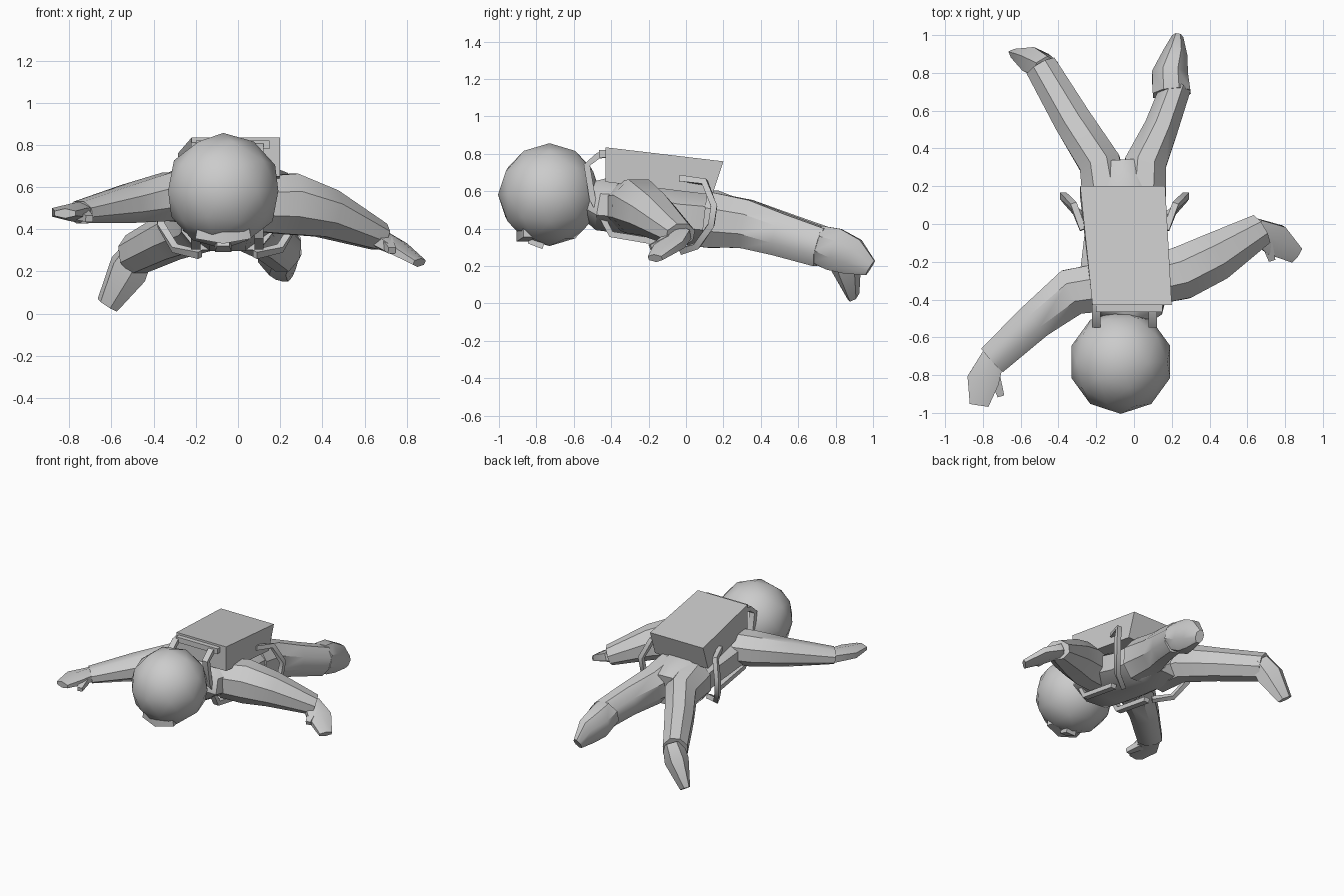
import bpy, bmesh, math
from mathutils import Vector

if "Cube" in bpy.data.objects:
    bpy.data.objects.remove(bpy.data.objects["Cube"])


def finish(name, bm, angle=38):
    bmesh.ops.recalc_face_normals(bm, faces=bm.faces)
    mesh = bpy.data.meshes.new(name)
    bm.to_mesh(mesh)
    bm.free()
    ob = bpy.data.objects.new(name, mesh)
    bpy.context.collection.objects.link(ob)
    bpy.ops.object.select_all(action='DESELECT')
    ob.select_set(True)
    bpy.context.view_layer.objects.active = ob
    bpy.ops.object.shade_smooth_by_angle(angle=math.radians(angle))
    return ob


def loft(name, rings, sides=8, ref=(0, 0, 1)):
    """Tube through rings of (x, y, z, half width, half height)."""
    bm = bmesh.new()
    pts = [Vector(r[:3]) for r in rings]
    loops = []
    for i, r in enumerate(rings):
        d = (pts[min(i + 1, len(pts) - 1)] - pts[max(i - 1, 0)]).normalized()
        side = d.cross(Vector(ref)).normalized()
        up = side.cross(d)
        loop = []
        for k in range(sides):
            a = 2 * math.pi * (k + 0.5) / sides
            f = 1 / math.cos(math.pi / sides)
            loop.append(bm.verts.new(pts[i] + side * r[3] * f * math.cos(a)
                                     + up * r[4] * f * math.sin(a)))
        loops.append(loop)
    for a, b in zip(loops, loops[1:]):
        for k in range(sides):
            n = (k + 1) % sides
            bm.faces.new((a[k], a[n], b[n], b[k]))
    bm.faces.new(loops[0])
    bm.faces.new(loops[-1])
    return finish(name, bm)


# Torso
loft("torso", [(-.07, -.52, .56, .10, .10), (-.05, -.45, .53, .20, .14),
               (-.05, -.30, .52, .24, .15), (-.05, -.05, .47, .21, .15),
               (-.05, .15, .45, .21, .155), (-.06, .32, .42, .13, .12)])

# Head, with visor and nose on the downward-facing face
bm = bmesh.new()
bmesh.ops.create_icosphere(bm, subdivisions=2, radius=.275)
bmesh.ops.translate(bm, verts=bm.verts, vec=(-.07, -.73, .582))
finish("head", bm, 25)
loft("face_visor", [(-.19, -.84, .385, .03, .03), (-.07, -.87, .362, .035, .03),
                    (.05, -.84, .385, .03, .03)], 4)
loft("nose", [(-.07, -.84, .34, .03, .02), (-.07, -.76, .315, .04, .025)], 4)

# Arms
loft("right_arm", [(.08, -.30, .52, .13, .13), (.25, -.26, .52, .14, .145),
                   (.42, -.18, .475, .13, .115), (.67, -.03, .365, .085, .065)])
loft("left_arm", [(-.13, -.33, .54, .13, .12), (-.33, -.36, .555, .125, .115),
                  (-.52, -.51, .52, .10, .09), (-.75, -.72, .48, .085, .052)])

# Hands with thumbs
loft("right_hand", [(.64, -.03, .37, .06, .045), (.75, -.085, .315, .085, .035),
                    (.86, -.165, .242, .045, .02)], 6)
loft("right_thumb", [(.70, -.09, .34, .03, .025), (.73, -.19, .30, .018, .015)], 4)
loft("left_hand", [(-.74, -.69, .48, .06, .045), (-.80, -.83, .48, .085, .035),
                   (-.82, -.96, .475, .05, .02)], 6)
loft("left_thumb", [(-.74, -.80, .47, .03, .025), (-.705, -.91, .45, .018, .015)], 4)

# Legs
loft("right_leg", [(.05, .10, .45, .12, .15), (.06, .32, .425, .11, .13),
                   (.14, .50, .37, .09, .115), (.22, .72, .30, .08, .105)])
loft("left_leg", [(-.15, .10, .45, .12, .15), (-.18, .32, .425, .11, .13),
                  (-.32, .54, .365, .10, .11), (-.49, .83, .28, .085, .095)])

# Boots
loft("right_boot", [(.20, .69, .32, .10, .10), (.19, .79, .29, .095, .115),
                    (.215, .89, .25, .065, .10), (.23, .985, .19, .03, .045)])
loft("left_boot", [(-.46, .82, .31, .06, .07), (-.52, .855, .21, .07, .09),
                   (-.62, .895, .04, .025, .05)], 6)

# Back pack: a tapered box
bm = bmesh.new()
bmesh.ops.create_cube(bm, size=2)
for v in bm.verts:
    front, top, right = v.co.y < 0, v.co.z > 0, v.co.x > 0
    if front:
        v.co = (.20 if right else -.22, -.43, .835 if top else .65)
    else:
        v.co = (.165 if right else -.285, .20 if top else .14, .76 if top else .58)
finish("back_pack", bm)

# Harness: shoulder straps and loose hip loops, mirrored about the body centre
shoulder = [(.10, -.40, .80), (.10, -.47, .79), (.10, -.53, .74),
            (.10, -.50, .56), (.10, -.40, .37), (.10, -.10, .32)]
hip = [(.17, -.03, .67), (.22, .10, .65), (.275, .15, .52),
       (.265, .135, .42), (.20, .06, .31), (.08, -.02, .28)]
for side, s in (("right", 1), ("left", -1)):
    for part, path, w in (("shoulder_strap", shoulder, .022), ("hip_strap", hip, .017)):
        rings = [(-.05 + s * (x + .05), y, z, .017, w) for x, y, z in path]
        loft(f"{side}_{part}", rings, 4, (1, 0, 0))
loft("pack_collar", [(-.20, -.445, .80, .02, .02), (.15, -.445, .80, .02, .02)], 4)
